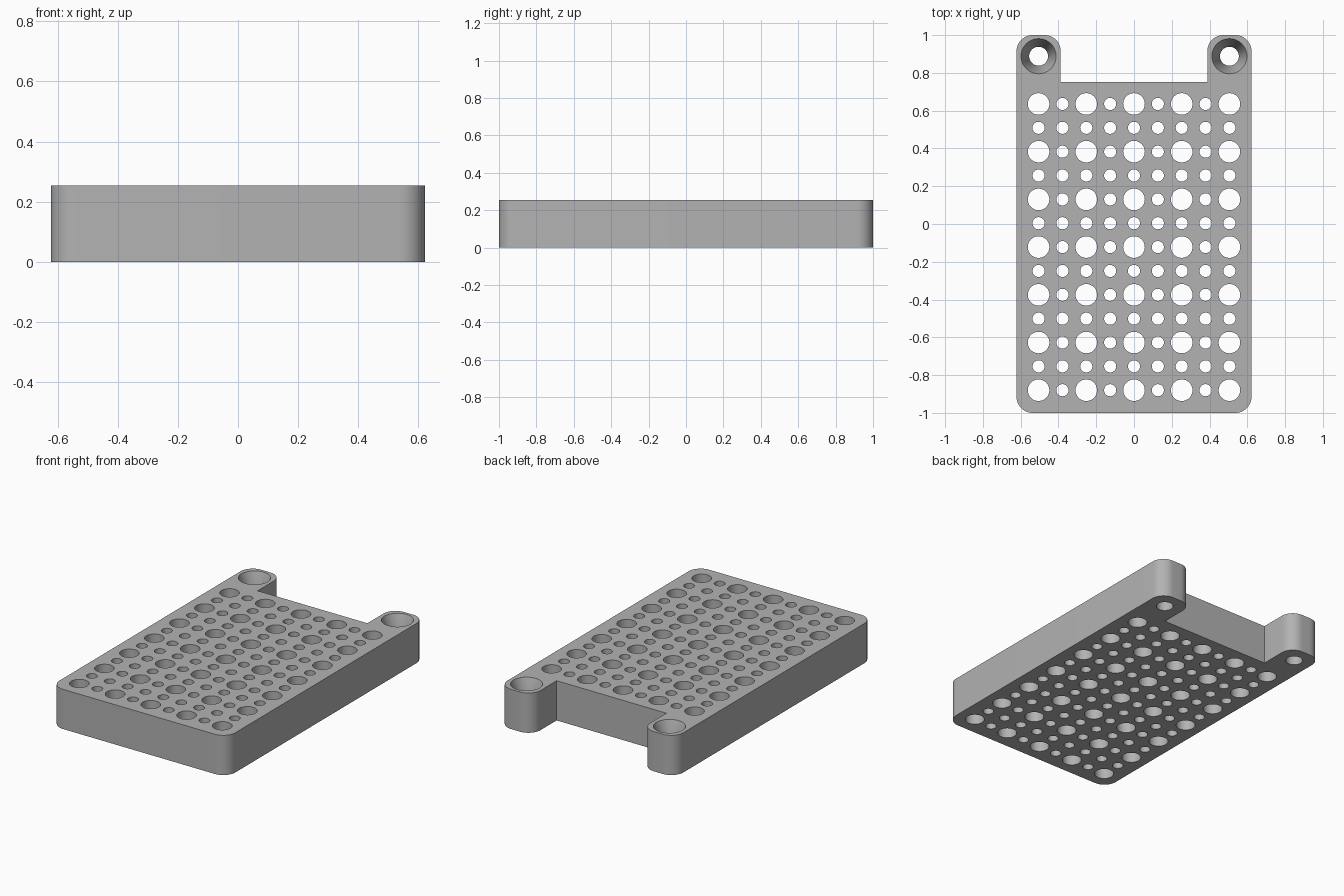
import bpy, bmesh
from math import cos, sin, radians
from mathutils import Matrix

cube = bpy.data.objects.get("Cube")
if cube:
    bpy.data.objects.remove(cube, do_unlink=True)

HEIGHT, HALF_W, PITCH = 0.254, 0.622, 0.1263
TAB_INNER, NOTCH_Y, CORNER = 0.388, 0.752, 0.085
FIRST_ROW = -0.88

grey = bpy.data.materials.new("plain grey")
grey.use_nodes = True
colour = (0.45, 0.45, 0.45, 1)
grey.diffuse_color = colour
grey.node_tree.nodes["Principled BSDF"].inputs["Base Color"].default_value = colour


def add_object(name, bm):
    bmesh.ops.recalc_face_normals(bm, faces=bm.faces)
    mesh = bpy.data.meshes.new(name)
    bm.to_mesh(mesh)
    bm.free()
    mesh.materials.append(grey)
    obj = bpy.data.objects.new(name, mesh)
    bpy.context.collection.objects.link(obj)
    return obj


def arc(cx, cy, start, steps=12):
    """Quarter circle, counter-clockwise from the start angle."""
    angles = [radians(start + 90 * i / steps) for i in range(steps + 1)]
    return [(cx + CORNER * cos(a), cy + CORNER * sin(a)) for a in angles]


def cone(bm, x, y, z0, z1, r0, r1, sides=48):
    bmesh.ops.create_cone(bm, cap_ends=True, segments=sides, radius1=r0, radius2=r1,
                          depth=z1 - z0, matrix=Matrix.Translation((x, y, (z0 + z1) / 2)))


# Plate outline: right half, then mirrored, with two tabs at the back
half = arc(HALF_W - CORNER, -1 + CORNER, -90)
half += arc(HALF_W - CORNER, 1 - CORNER, 0)
half += arc(TAB_INNER + CORNER, 1 - CORNER, 90)
half.append((TAB_INNER, NOTCH_Y))
outline = half + [(-x, y) for x, y in reversed(half)]
bm = bmesh.new()
base = bm.faces.new([bm.verts.new((x, y, 0)) for x, y in outline])
top = bmesh.ops.extrude_face_region(bm, geom=[base])["geom"]
bmesh.ops.translate(bm, vec=(0, 0, HEIGHT),
                    verts=[v for v in top if isinstance(v, bmesh.types.BMVert)])
plate = add_object("perforated_plate", bm)

# Grid of through holes, large where row and column are both even
bm = bmesh.new()
for row in range(13):
    for col in range(9):
        r = 0.057 if row % 2 == 0 and col % 2 == 0 else 0.032
        cone(bm, (col - 4) * PITCH, FIRST_ROW + row * PITCH, -0.1, HEIGHT + 0.1, r, r)
# Screw holes through the tabs
screw_y = FIRST_ROW + 14 * PITCH
for side in (-1, 1):
    cone(bm, side * 4 * PITCH, screw_y, -0.1, HEIGHT + 0.1, 0.05, 0.05)
hole_cutter = add_object("hole_cutter", bm)

# Tapered screw recesses in the top of the tabs
bm = bmesh.new()
depth, wide, narrow, over = 0.13, 0.093, 0.05, 0.05
for side in (-1, 1):
    cone(bm, side * 4 * PITCH, screw_y, HEIGHT - depth, HEIGHT + over,
         narrow, wide + (wide - narrow) * over / depth)
recess_cutter = add_object("recess_cutter", bm)

bpy.ops.object.select_all(action="DESELECT")
plate.select_set(True)
bpy.context.view_layer.objects.active = plate
for cutter in (hole_cutter, recess_cutter):
    mod = plate.modifiers.new(cutter.name, "BOOLEAN")
    mod.operation, mod.solver, mod.object = "DIFFERENCE", "EXACT", cutter
    bpy.ops.object.modifier_apply(modifier=mod.name)
    bpy.data.objects.remove(cutter, do_unlink=True)
bpy.ops.object.shade_smooth_by_angle(angle=radians(30))
